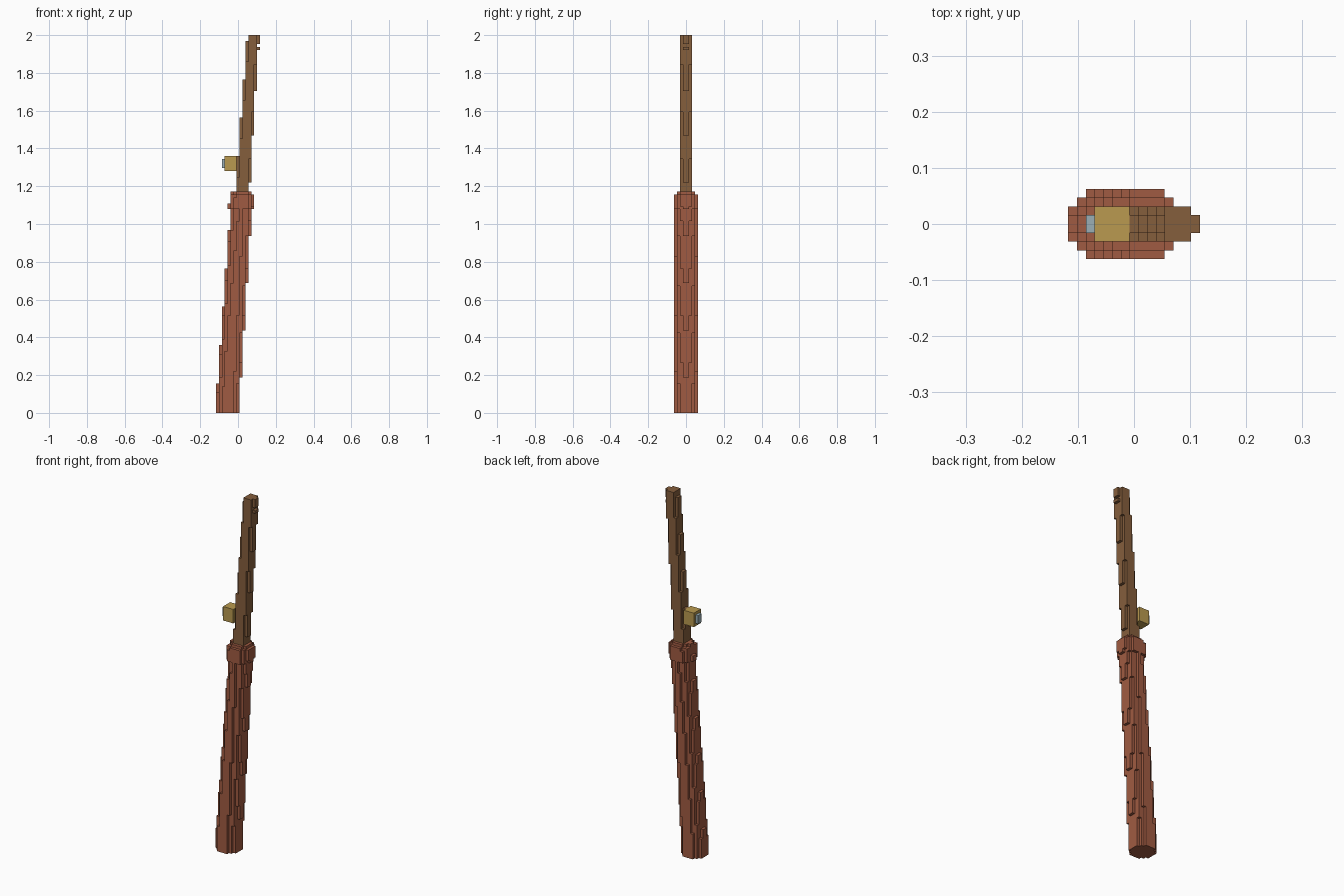
import bpy
import bmesh
import math
from mathutils import Vector

V = 1 / 64  # block size

if "Cube" in bpy.data.objects:
    bpy.data.objects.remove(bpy.data.objects["Cube"], do_unlink=True)


def make_material(name, rgb):
    mat = bpy.data.materials.new(name)
    mat.use_nodes = True
    mat.diffuse_color = (*rgb, 1)
    mat.node_tree.nodes["Principled BSDF"].inputs["Base Color"].default_value = (*rgb, 1)
    return mat


RED_WOOD = make_material("red_wood", (0.352, 0.105, 0.054))
BROWN = make_material("brown_wood", (0.235, 0.112, 0.046))
GOLD = make_material("gold", (0.491, 0.323, 0.080))
GLASS = make_material("pale_blue_glass", (0.328, 0.429, 0.468))


def finish(bm, name, mat):
    bmesh.ops.remove_doubles(bm, verts=bm.verts, dist=1e-5)
    mesh = bpy.data.meshes.new(name)
    bm.to_mesh(mesh)
    bm.free()
    mesh.materials.append(mat)
    obj = bpy.data.objects.new(name, mesh)
    bpy.context.collection.objects.link(obj)
    return obj


def axis_x(z):
    """Centre of the leaning shaft at height z, in blocks."""
    return -3.78 + 4.47 * z


def disc_blocks(k0, k1, radius):
    """Blocks of the leaning round shaft between two layers."""
    cells = set()
    for k in range(k0, k1):
        z = (k + 0.5) * V
        c, r = axis_x(z), radius(z)
        for x in range(-9, 10):
            for j in range(-5, 5):
                if math.hypot(x - c, j + 0.5) <= r:
                    cells.add((x, j, k))
    return cells


def block_object(name, cells, mat):
    """Stepped surface: outer faces only, merged into vertical strips."""
    bm = bmesh.new()
    for axis in range(3):
        u, w = (axis + 1) % 3, (axis + 2) % 3
        for side in (-1, 1):
            step = [0, 0, 0]
            step[axis] = side
            exposed = {c for c in cells
                       if (c[0] + step[0], c[1] + step[1], c[2] + step[2]) not in cells}
            for c in sorted(exposed):
                below = (c[0], c[1], c[2] - 1)
                if axis != 2 and below in exposed:
                    continue  # already covered by the strip starting lower
                top = c[2] + 1
                while axis != 2 and (c[0], c[1], top) in exposed:
                    top += 1
                lo = Vector((c[0] - 0.5, c[1], c[2])) * V
                hi = Vector((c[0] + 0.5, c[1] + 1, top)) * V
                corners = []
                for a, b in ((0, 0), (1, 0), (1, 1), (0, 1)):
                    p = lo.copy()
                    p[axis] = hi[axis] if side > 0 else lo[axis]
                    p[u] = hi[u] if a else lo[u]
                    p[w] = hi[w] if b else lo[w]
                    corners.append(bm.verts.new(p))
                bm.faces.new(corners if side > 0 else corners[::-1])
    return finish(bm, name, mat)


def box(name, lo, hi, mat):
    """Plain box given by two corners in blocks."""
    bm = bmesh.new()
    bmesh.ops.create_cube(bm, size=1)
    lo, hi = Vector(lo) * V, Vector(hi) * V
    for v in bm.verts:
        v.co = Vector([(lo[i] + hi[i]) / 2 + v.co[i] * (hi[i] - lo[i]) for i in range(3)])
    return finish(bm, name, mat)


# Thick lower shaft, tapering gently
block_object("lower_shaft", disc_blocks(0, 69, lambda z: 4.04 - 0.46 * z), RED_WOOD)

# Wider collar with a stepped-in lip
collar = disc_blocks(69, 74, lambda z: 4.2) | disc_blocks(74, 75, lambda z: 3.48)
block_object("collar", collar, RED_WOOD)

# Thin upper shaft with a small ridge near the tip
upper = disc_blocks(75, 128, lambda z: 2.385 - 0.36 * (z - 1.17))
upper |= {(7, -1, 123), (7, 0, 123)}
block_object("upper_shaft", upper, BROWN)

# Side fitting with a glass face
box("side_block", (-4.5, -2, 82), (-0.5, 2, 87), GOLD)
box("glass_plate", (-5.5, -1, 83), (-4.5, 1, 86), GLASS)
